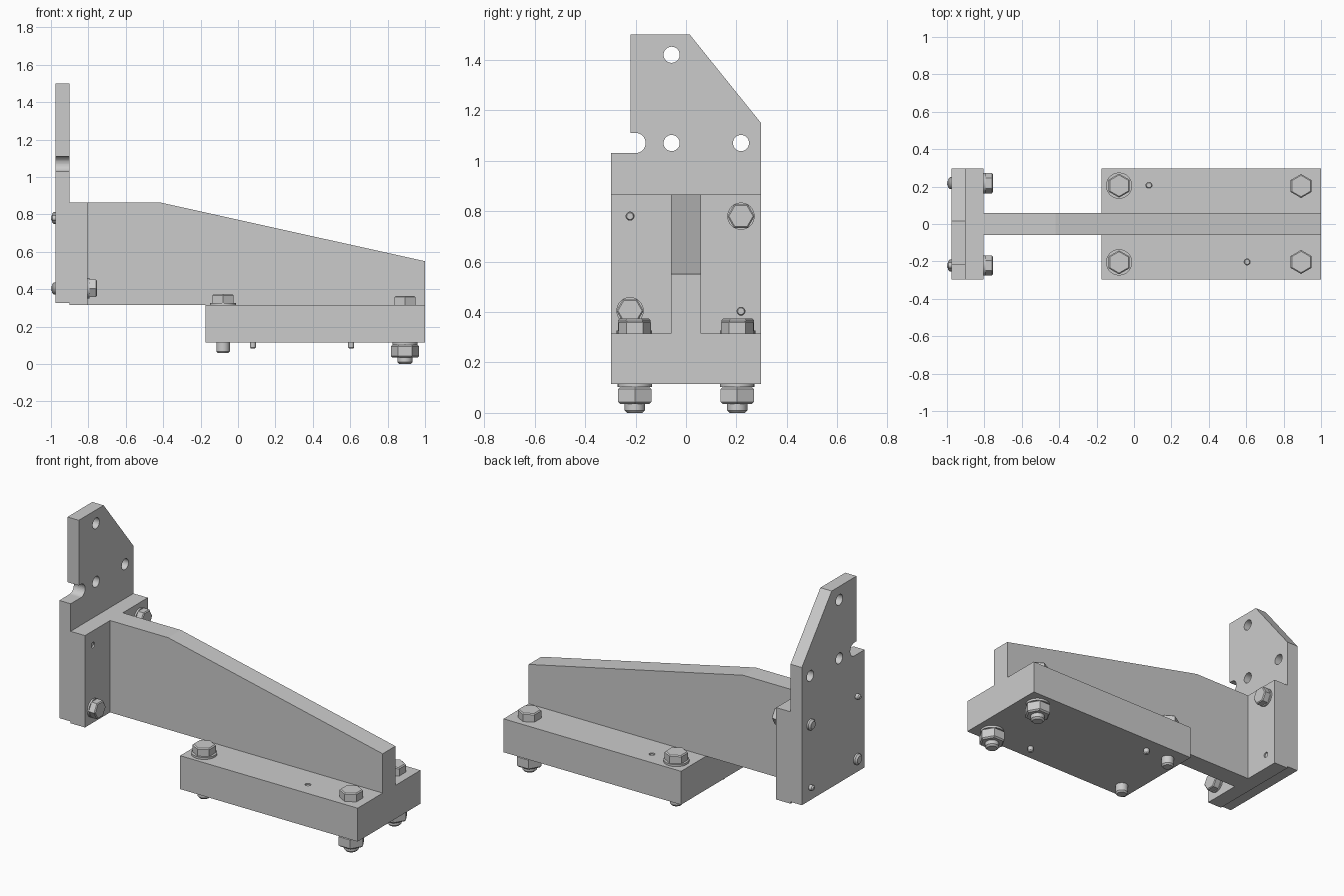
import bpy, bmesh, math
from mathutils import Matrix, Vector

if "Cube" in bpy.data.objects:
    bpy.data.objects.remove(bpy.data.objects["Cube"])

def finish(name, bm, smooth=False):
    bmesh.ops.recalc_face_normals(bm, faces=bm.faces)
    me = bpy.data.meshes.new(name)
    bm.to_mesh(me)
    bm.free()
    ob = bpy.data.objects.new(name, me)
    bpy.context.collection.objects.link(ob)
    if smooth:
        bpy.ops.object.select_all(action='DESELECT')
        ob.select_set(True)
        bpy.context.view_layer.objects.active = ob
        bpy.ops.object.shade_smooth_by_angle(angle=math.radians(30))
    return ob

def prism(name, pts, depth):
    """Extrude a closed 3D outline along the vector depth."""
    bm = bmesh.new()
    f = bm.faces.new([bm.verts.new(p) for p in pts])
    ext = bmesh.ops.extrude_face_region(bm, geom=[f])['geom']
    moved = [g for g in ext if isinstance(g, bmesh.types.BMVert)]
    bmesh.ops.translate(bm, vec=Vector(depth), verts=moved)
    if not f.is_valid or all(len(e.link_faces) == 2 for e in bm.edges):
        pass
    else:
        bmesh.ops.holes_fill(bm, edges=bm.edges)
    return finish(name, bm)

def box(name, x0, x1, y0, y1, z0, z1):
    return prism(name, [(x0, y0, z0), (x1, y0, z0), (x1, y1, z0), (x0, y1, z0)],
                 (0, 0, z1 - z0))

def turned(name, parts, mat):
    """Stack of revolved solids: each part is (sides, [(radius, height), ...])."""
    bm = bmesh.new()
    for sides, prof in parts:
        off = 0 if sides > 6 else math.pi / 2
        rings = [[bm.verts.new((r * math.cos(off + math.tau * i / sides),
                                r * math.sin(off + math.tau * i / sides), h))
                  for i in range(sides)] for r, h in prof]
        for a, b in zip(rings, rings[1:]):
            for i in range(sides):
                j = (i + 1) % sides
                bm.faces.new((a[i], a[j], b[j], b[i]))
        bm.faces.new(rings[0])
        bm.faces.new(rings[-1])
    bm.transform(mat)
    return finish(name, bm, True)

def boolean(ob, other, op):
    m = ob.modifiers.new(op, 'BOOLEAN')
    m.operation, m.solver, m.object = op, 'EXACT', other
    bpy.context.view_layer.objects.active = ob
    bpy.ops.object.modifier_apply(modifier=m.name)
    bpy.data.objects.remove(other)

def up(x, y):
    return Matrix.Translation((x, y, 0))

def along_x(y, z):
    return Matrix.Translation((0, y, z)) @ Matrix.Rotation(math.pi / 2, 4, 'Y')

W, TOP = 0.297, 0.315

# Mounting plate with notch and holes
notch = [(-0.20 + 0.04 * math.sin(math.pi * i / 16), 1.07 + 0.04 * math.cos(math.pi * i / 16))
         for i in range(17)]
outline = [(-W, 0.326), (W, 0.326), (W, 1.15), (0.015, 1.5), (-0.22, 1.5), (-0.22, 1.11),
           *notch, (-W, 1.03)]
bracket = prism("bracket", [(-0.975, y, z) for y, z in outline], (0.075, 0, 0))
for y, z in [(-0.057, 1.42), (-0.057, 1.07), (0.218, 1.07)]:
    boolean(bracket, turned("cutter", [(32, [(0.032, -1.1), (0.032, -0.8)])],
                            along_x(y, z)), 'DIFFERENCE')

# Flange block and tapered web welded to the plate
boolean(bracket, box("flange", -0.90, -0.805, -W, W, TOP, 0.865), 'UNION')
web = [(-0.85, TOP), (-0.85, 0.865), (-0.42, 0.865), (1, 0.55), (1, TOP)]
boolean(bracket, prism("web", [(x, -0.06, z) for x, z in web], (0, 0.12, 0)), 'UNION')

# Base slab
base = box("base", -0.175, 1, -W, W, 0.115, TOP)

# Dowel pins, slightly recessed in their holes
for i, (x, y) in enumerate([(0.08, 0.207), (0.605, -0.203)]):
    boolean(base, turned("cutter", [(24, [(0.016, 0.303), (0.016, 0.4)])], up(x, y)), 'DIFFERENCE')
    turned(f"base_pin_{i}", [(24, [(0.011, 0.083), (0.016, 0.09), (0.016, 0.304), (0.013, 0.309)])],
           up(x, y))
for i, (y, z) in enumerate([(-0.222, 0.78), (0.218, 0.403)]):
    boolean(bracket, turned("cutter", [(24, [(0.016, -0.817), (0.016, -0.7)])],
                            along_x(y, z)), 'DIFFERENCE')
    turned(f"plate_pin_{i}", [(24, [(0.009, -1.0), (0.016, -0.993), (0.016, -0.816), (0.013, -0.811)])],
           along_x(y, z))

# Base bolts: washer bolts at the inner end, nutted bolts at the outer end
for side in (-1, 1):
    turned("inner_bolt", [
        (32, [(0.028, 0.058), (0.036, 0.068), (0.036, 0.32)]),
        (32, [(0.07, TOP), (0.07, 0.327)]),
        (6, [(0.064, 0.327), (0.064, 0.368), (0.057, 0.374)])], up(-0.08, side * 0.205))
    turned("outer_bolt", [
        (32, [(0.03, 0.0), (0.04, 0.01), (0.04, 0.32)]),
        (6, [(0.064, TOP), (0.064, 0.358), (0.057, 0.364)])], up(0.893, side * 0.203))
    spin = Matrix.Rotation(math.pi / 2, 4, 'Z')
    turned("outer_nut", [
        (32, [(0.068, 0.102), (0.068, 0.115)]),
        (6, [(0.067, 0.035), (0.076, 0.043), (0.076, 0.095), (0.067, 0.102)])],
        up(0.893, side * 0.203) @ spin)

# Plate bolts, heads on the flange and tips through the back
for y, z in [(0.218, 0.78), (-0.222, 0.405)]:
    turned("plate_bolt", [
        (32, [(0.022, -0.995), (0.032, -0.985), (0.032, -0.8)]),
        (32, [(0.054, -0.805), (0.054, -0.795)]),
        (6, [(0.054, -0.795), (0.054, -0.76), (0.048, -0.755)])], along_x(y, z))
